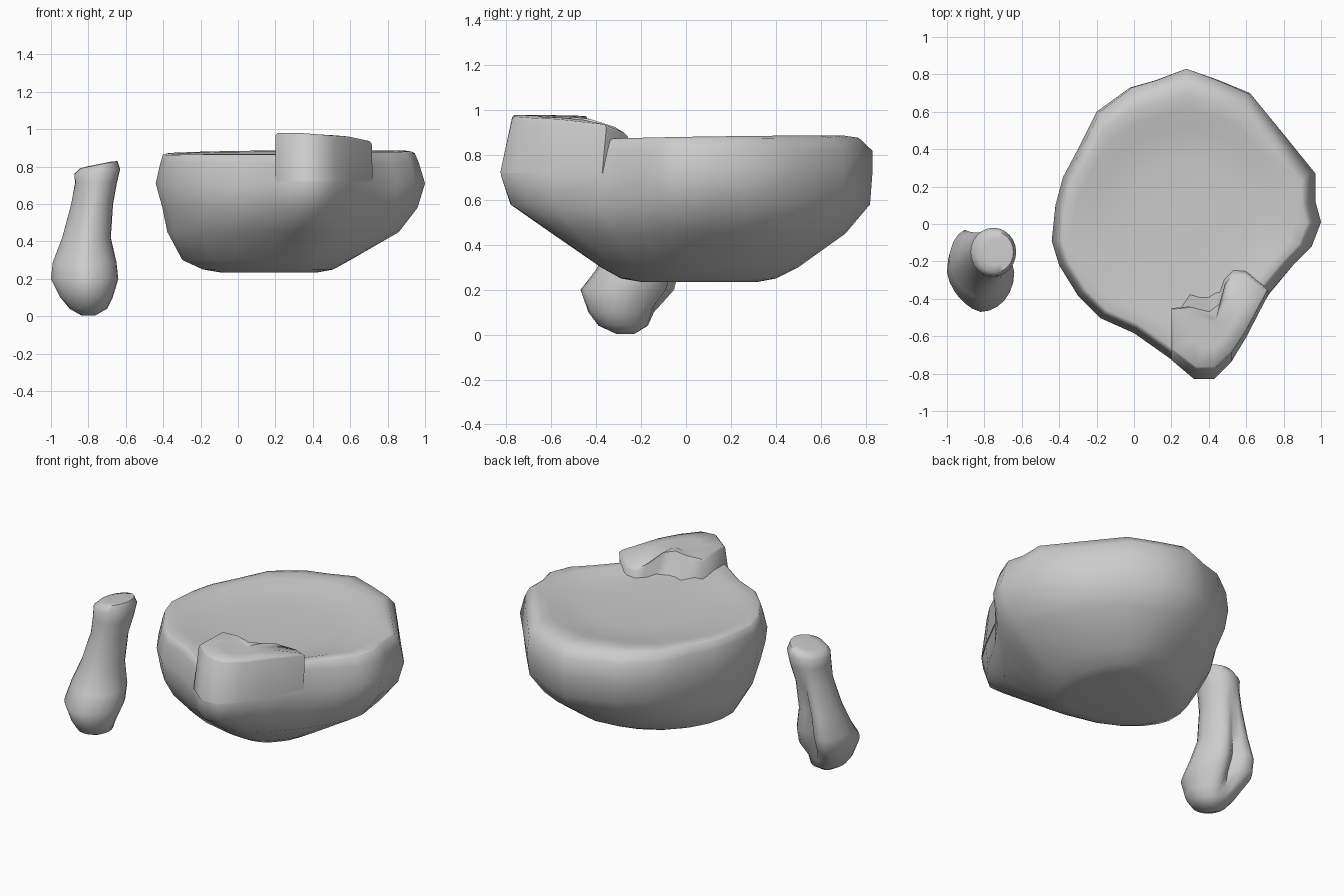
import bpy, bmesh, math
from mathutils import Vector

if "Cube" in bpy.data.objects:
    bpy.data.objects.remove(bpy.data.objects["Cube"])


def finish(name, bm, angle):
    bmesh.ops.recalc_face_normals(bm, faces=bm.faces)
    me = bpy.data.meshes.new(name)
    bm.to_mesh(me)
    bm.free()
    ob = bpy.data.objects.new(name, me)
    bpy.context.collection.objects.link(ob)
    bpy.ops.object.select_all(action='DESELECT')
    ob.select_set(True)
    bpy.context.view_layer.objects.active = ob
    bpy.ops.object.shade_smooth_by_angle(angle=math.radians(angle))
    return ob


def loft(name, rings, angle):
    """Skin a stack of equal-length point rings and close both ends."""
    bm = bmesh.new()
    vs = [[bm.verts.new(p) for p in r] for r in rings]
    n = len(vs[0])
    for a, b in zip(vs, vs[1:]):
        for i in range(n):
            j = (i + 1) % n
            bm.faces.new((a[i], a[j], b[j], b[i]))
    for ring in (vs[0], vs[-1]):
        c = bm.verts.new(sum((v.co for v in ring), Vector()) / n)
        for i in range(n):
            bm.faces.new((ring[i], ring[(i + 1) % n], c))
    return finish(name, bm, angle)


# Bowl: plan outline stretched to the extents of each level
OUTLINE = [(.28, .83), (.12, .77), (-.02, .73), (-.2, .6), (-.3, .4), (-.38, .25),
           (-.42, .1), (-.44, -.09), (-.4, -.22), (-.3, -.38), (-.18, -.5), (0, -.58),
           (.2, -.72), (.32, -.82), (.43, -.82), (.52, -.73), (.6, -.6), (.72, -.37),
           (.85, -.22), (.95, -.12), (1, .01), (.97, .12), (.97, .27), (.8, .48),
           (.62, .7), (.45, .77)]
CX = .28


def bowl_ring(z, l, r, f, b, rounding=0.0, tilt=0.0):
    """rounding blends the irregular outline towards an ellipse."""
    pts = []
    for x, y in OUTLINE:
        u, v = (x - CX) / .72, y / .83
        k = 1 + rounding * (1 / math.hypot(u, v) - 1)
        u, v = u * k, v * k
        px = CX + u * ((r - CX) if u > 0 else (CX - l))
        py = v * (b if v > 0 else -f)
        pts.append((px, py, z + tilt * (py + .5 * px)))
    return pts


levels = [
    (.235, -.10, .43, -.20, .32, 1), (.25, -.19, .51, -.29, .40, 1),
    (.30, -.30, .60, -.38, .50, .9), (.45, -.38, .86, -.60, .71, .6),
    (.58, -.405, .96, -.79, .82, .2), (.71, -.44, 1.0, -.835, .83),
    (.82, -.415, .967, -.80, .83), (.866, -.402, .945, -.785, .77, 0, .012),
    # rim and shallow dished top
    (.874, -.385, .925, -.765, .70, 0, .016), (.872, -.33, .86, -.64, .62, .2, .012),
    (.855, -.24, .76, -.54, .52, .5), (.845, -.08, .6, -.34, .34, .7),
    (.84, .1, .44, -.14, .14, 1)]
loft("bowl", [bowl_ring(*v) for v in levels], 60)

# Raised spout on the front rim: (x, y, top height)
SPOUT = [(.2, -.45, .975), (.3, -.44, .975), (.4, -.465, .97), (.46, -.42, .96),
         (.49, -.31, .925), (.53, -.26, .895), (.6, -.26, .895), (.715, -.355, .935),
         (.6, -.57, .96), (.52, -.69, .965), (.43, -.775, .972), (.33, -.775, .98),
         (.2, -.675, .98)]
SX, SY = .43, -.55


def spout_ring(s, flat, dz=0.0):
    return [(SX + (x - SX) * s, SY + (y - SY) * s, h + (.972 - h) * flat + dz)
            for x, y, h in SPOUT]


# foot: inner side ramps into the dish, outer side grows out of the bowl wall
foot = [(x, y + (0, .13, .16, .13, .06, .05, .03)[i], .72)
        for i, (x, y, h) in enumerate(SPOUT[:7])]
foot += [(x, y * 1.01, .72) for x, y in OUTLINE[17:11:-1]]
loft("spout", [foot, spout_ring(1, 0, -.012), spout_ring(.95, .05), spout_ring(.5, .6)], 60)

# Pestle: leaning club with a groove along the back of its head
SIDES = 24


def pestle_ring(z, cx, cy, rx, ry, groove=0.0, tilt=0.0):
    pts = []
    for i in range(SIDES):
        a = 2 * math.pi * i / SIDES
        k = 1 - groove * max(0, math.sin(a)) ** 24
        if groove:
            k -= .1 * max(0, math.sin(2 * a))
        x, y = rx * k * math.cos(a), ry * k * math.sin(a)
        # lobes on both sides of the groove, the left one fuller
        if groove and y > 0:
            y += groove * .12 * abs(math.cos(a)) * math.sin(a) * (1.2 if x < 0 else .3)
        pts.append((cx + x, cy + y, z + tilt * x))
    return pts


stack = [
    (.003, -.80, -.27, .035, .04), (.04, -.80, -.28, .10, .11),
    (.10, -.81, -.285, .14, .15, .1), (.20, -.82, -.26, .18, .21, .45),
    (.29, -.82, -.215, .17, .185, .4), (.42, -.81, -.19, .13, .15, .3),
    (.60, -.78, -.165, .112, .13, .1), (.71, -.76, -.155, .112, .13),
    (.775, -.752, -.15, .122, .13, 0, .1), (.81, -.745, -.15, .10, .11, 0, .2),
    (.814, -.742, -.15, .06, .07, 0, .2)]
loft("pestle", [pestle_ring(*v) for v in stack], 60)
